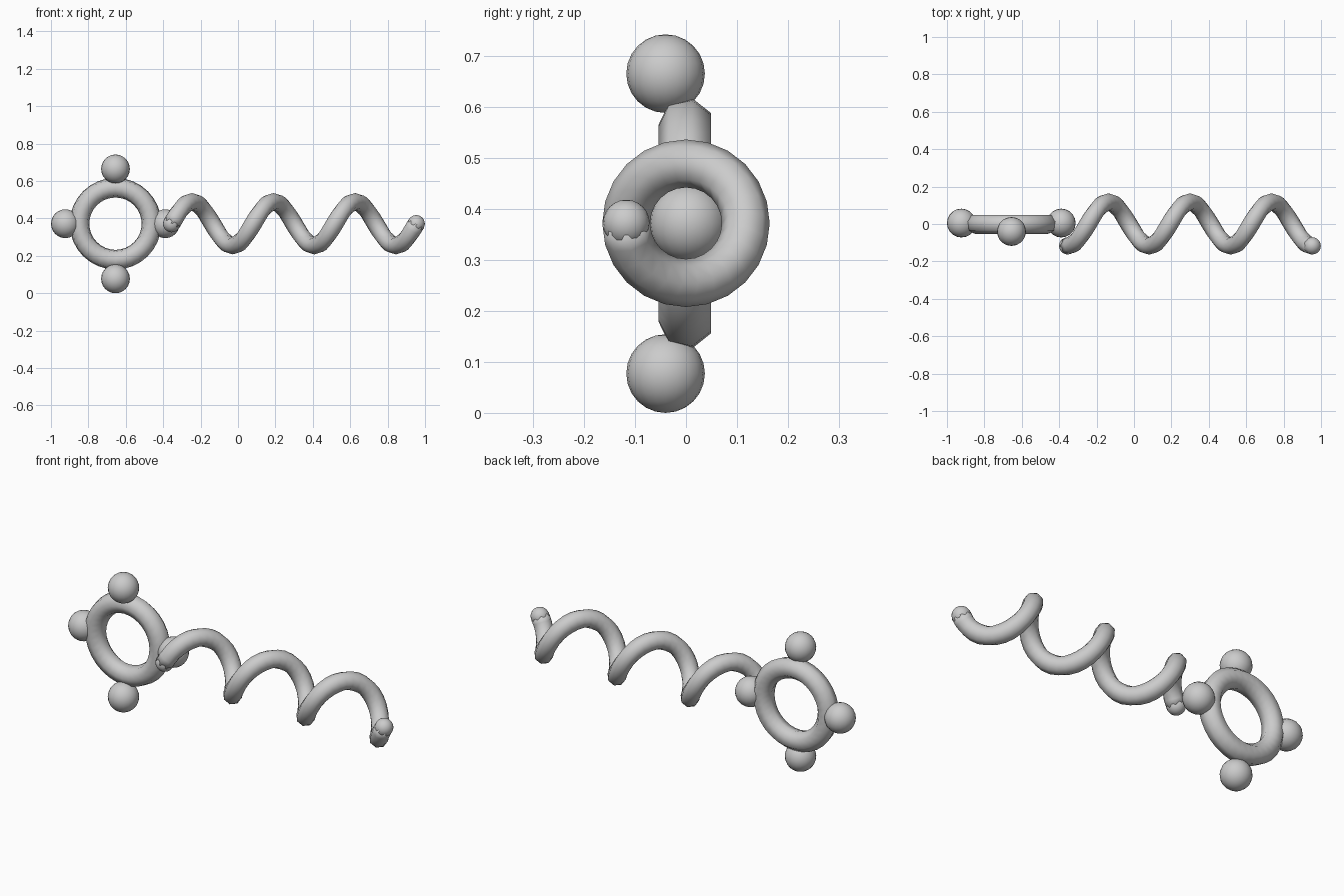
import bpy, bmesh
from math import pi, sin, cos, tau
from mathutils import Vector

if "Cube" in bpy.data.objects:
    bpy.data.objects.remove(bpy.data.objects["Cube"])

CZ = 0.3715                            # height of the shared axis
RING = Vector((-0.655, 0, CZ))         # ring centre


def sweep(name, frames, radius, sides, closed):
    """Tube through (point, u, v) frames."""
    bm = bmesh.new()
    loops = []
    for p, u, v in frames:
        loops.append([bm.verts.new(p + radius * (u * cos(tau * k / sides) + v * sin(tau * k / sides)))
                      for k in range(sides)])
    n = len(loops)
    for i in range(n if closed else n - 1):
        a, b = loops[i], loops[(i + 1) % n]
        for k in range(sides):
            j = (k + 1) % sides
            bm.faces.new((a[k], a[j], b[j], b[k]))
    if not closed:
        bm.faces.new(loops[0])
        bm.faces.new(loops[-1])
    bmesh.ops.recalc_face_normals(bm, faces=bm.faces)
    mesh = bpy.data.meshes.new(name)
    bm.to_mesh(mesh)
    bm.free()
    mesh.shade_smooth()
    ob = bpy.data.objects.new(name, mesh)
    bpy.context.collection.objects.link(ob)
    return ob


def ball(name, loc, r):
    bpy.ops.mesh.primitive_uv_sphere_add(segments=20, ring_count=12, radius=r, location=loc)
    ob = bpy.context.object
    ob.name = name
    ob.data.shade_smooth()


# ring handle with a seven-sided section
frames = []
for i in range(32):
    t = tau * i / 32
    out = Vector((cos(t), 0, sin(t)))
    frames.append((RING + out * 0.1925, Vector((0, -1, 0)), out))
sweep("ring_handle", frames, 0.054, 7, True)

# four knobs around the ring
for name, off in (("left_knob", (-0.268, 0.005, 0)), ("right_knob", (0.266, 0.005, 0)),
                  ("top_knob", (0, -0.04, 0.293)), ("bottom_knob", (0, -0.04, -0.2945))):
    ball(name, RING + Vector(off), 0.077)

# three-turn corkscrew
X0, PITCH, R, TURNS, STEPS = -0.355, 0.436, 0.117, 3, 24
frames = []
for i in range(TURNS * STEPS + 1):
    t = tau * i / STEPS
    p = Vector((X0 + PITCH * t / tau, -R * cos(t), CZ + R * sin(t)))
    out = Vector((0, -cos(t), sin(t)))
    tangent = Vector((PITCH / tau, R * sin(t), R * cos(t))).normalized()
    frames.append((p, out, tangent.cross(out)))
sweep("corkscrew", frames, 0.047, 8, False)

# rounded ends of the corkscrew
ball("corkscrew_start", frames[0][0], 0.046)
ball("corkscrew_tip", frames[-1][0], 0.046)
